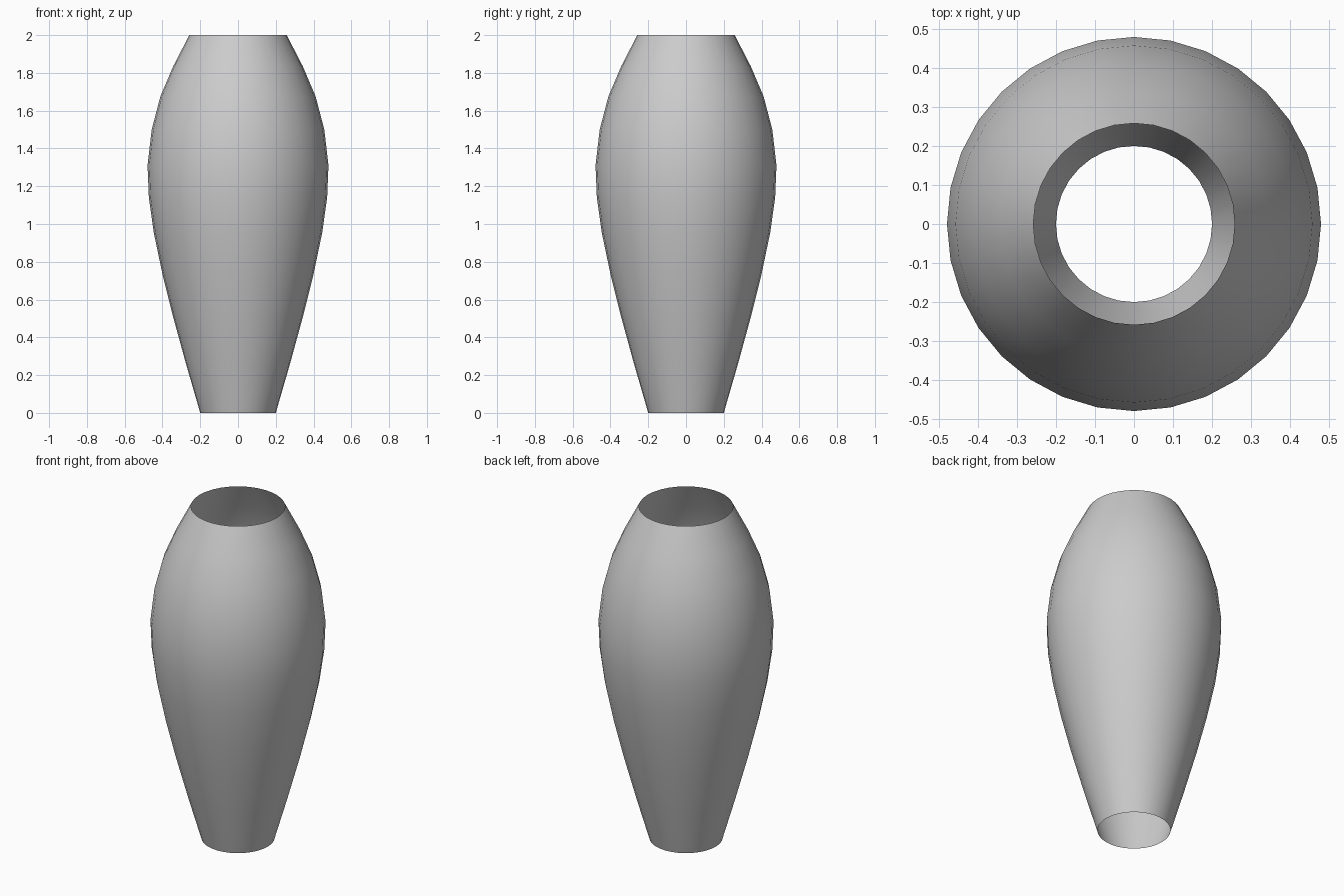
import bpy, math

if "Cube" in bpy.data.objects:
    bpy.data.objects.remove(bpy.data.objects["Cube"])

# Vase silhouette as (radius, height), open at both ends
profile = [(0.2, 0), (0.274, 0.255), (0.344, 0.51), (0.4, 0.735), (0.446, 0.955),
           (0.472, 1.14), (0.479, 1.31), (0.457, 1.5), (0.411, 1.675),
           (0.343, 1.835), (0.258, 2.0)]
SIDES = 32

# Revolve the silhouette around z
verts = [(r * math.cos(2 * math.pi * i / SIDES), r * math.sin(2 * math.pi * i / SIDES), z)
         for r, z in profile for i in range(SIDES)]
faces = []
for k in range(len(profile) - 1):
    for i in range(SIDES):
        j = (i + 1) % SIDES
        faces.append((k * SIDES + i, k * SIDES + j, (k + 1) * SIDES + j, (k + 1) * SIDES + i))

mesh = bpy.data.meshes.new("vase_body")
mesh.from_pydata(verts, [], faces)
mesh.shade_smooth()
vase = bpy.data.objects.new("vase_body", mesh)
bpy.context.collection.objects.link(vase)
